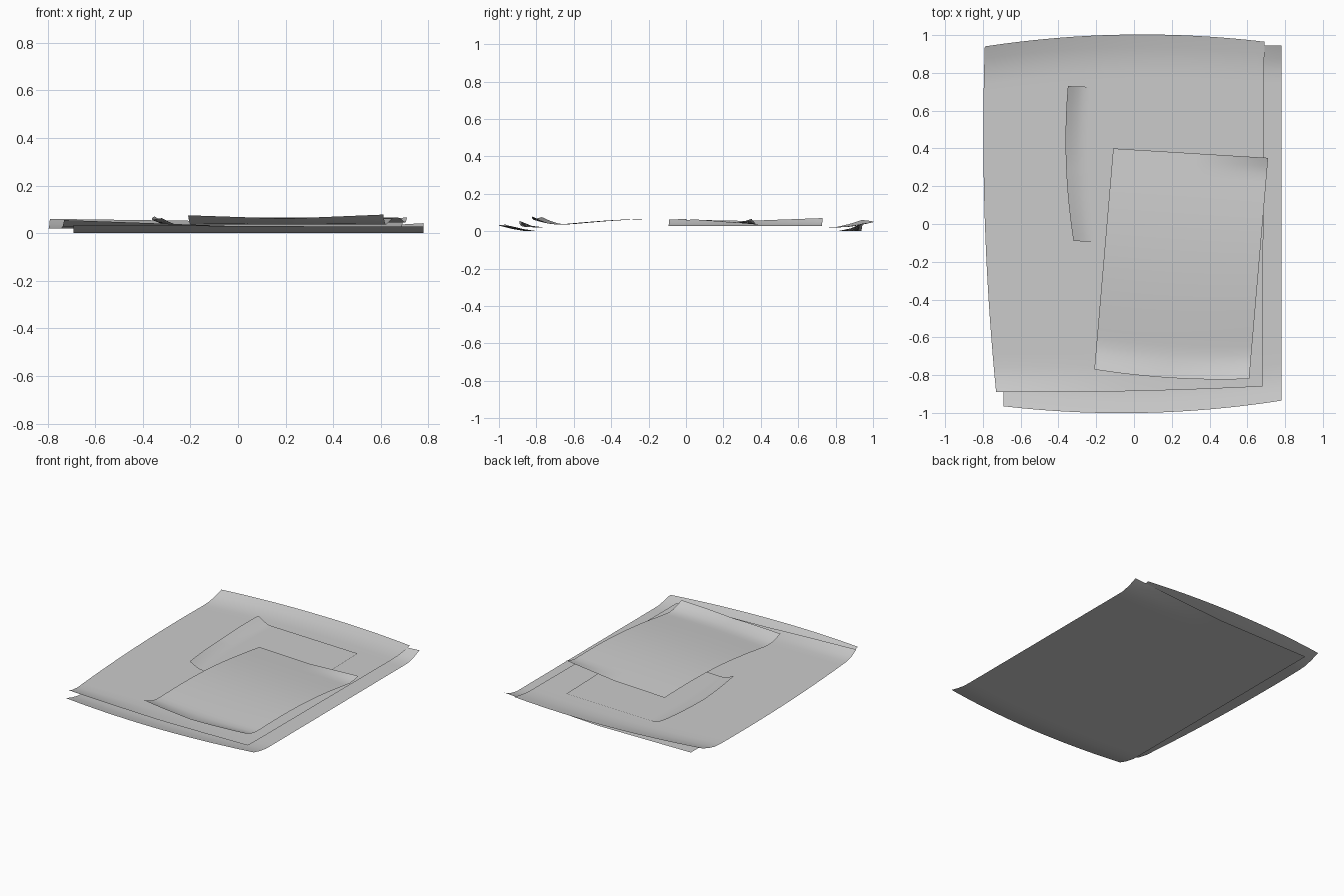
import bpy, math

default_cube = bpy.data.objects.get("Cube")
if default_cube:
    bpy.data.objects.remove(default_cube, do_unlink=True)

paper = bpy.data.materials.new("paper_grey")
paper.use_nodes = True
paper_colour = (0.6, 0.6, 0.6, 1)
paper.diffuse_color = paper_colour
paper.node_tree.nodes["Principled BSDF"].inputs["Base Color"].default_value = paper_colour

STEPS = 28


def mix(a, b, t):
    return a + (b - a) * t


def along(heights, t):
    """Blend start, middle and end heights along an edge."""
    start, middle, end = heights
    if t < 0.5:
        return mix(start, middle, t * 2)
    return mix(middle, end, t * 2 - 1)


def lift(curl, distance, t):
    """Height added by an edge curl at a distance from that edge."""
    if not curl:
        return 0
    heights, width = curl
    return along(heights, t) * max(0, 1 - distance / width) ** 1.5


def sheet(name, corners, base, bow=(0, 0, 0), arch=0,
          front=None, back=None, left=None):
    """Paper sheet; corners run front left, front right, back right, back left."""
    fl, fr, br, bl = corners
    bow_front, bow_back, bow_left = bow
    verts, faces = [], []
    for j in range(STEPS + 1):
        v = j / STEPS
        for i in range(STEPS + 1):
            u = i / STEPS
            x = mix(mix(fl[0], fr[0], u), mix(bl[0], br[0], u), v)
            y = mix(mix(fl[1], fr[1], u), mix(bl[1], br[1], u), v)
            bulge = 4 * u * (1 - u)
            y += bulge * (bow_back * v - bow_front * (1 - v))
            x -= 4 * v * (1 - v) * bow_left * (1 - u)
            z = base + lift(front, v, u) + lift(back, 1 - v, u) + lift(left, u, v)
            z += arch * max(0, math.cos(min(abs(v - 0.56) * 3.6, math.pi / 2)))
            verts.append((x, y, z))
    row = STEPS + 1
    for j in range(STEPS):
        for i in range(STEPS):
            a = j * row + i
            faces.append((a, a + 1, a + row + 1, a + row))
    mesh = bpy.data.meshes.new(name)
    mesh.from_pydata(verts, [], faces)
    mesh.materials.append(paper)
    for face in mesh.polygons:
        face.use_smooth = True
    obj = bpy.data.objects.new(name, mesh)
    bpy.context.collection.objects.link(obj)
    return obj


# Two large sheets, the upper one shifted to the back left
sheet("bottom_large_sheet",
      [(-0.69, -0.965), (0.78, -0.935), (0.78, 0.945), (-0.69, 0.93)],
      0, bow=(0.05, 0, 0),
      front=((0.035, 0.03, 0.027), 0.08), back=((0, 0, 0.042), 0.07))
sheet("upper_large_sheet",
      [(-0.73, -0.89), (0.68, -0.86), (0.69, 0.965), (-0.79, 0.94)],
      0.02, bow=(0.01, 0.05, 0.03),
      front=((0.035, 0.01, 0.002), 0.06), back=((0.04, 0.03, 0.024), 0.09))

# Small sheet with its left edge curled up
sheet("lower_small_sheet",
      [(-0.32, -0.09), (0.48, -0.12), (0.46, 0.70), (-0.35, 0.73)],
      0.027, bow=(0, 0, 0.025),
      left=((0.036, 0.028, 0.043), 0.12))

# Top small sheet, arched over the one below it
sheet("top_small_sheet",
      [(-0.21, -0.77), (0.61, -0.82), (0.71, 0.35), (-0.11, 0.40)],
      0.036, bow=(0.02, 0, 0), arch=0.03,
      front=((0.039, 0.025, 0.042), 0.1), back=((0, 0, 0.03), 0.08))
